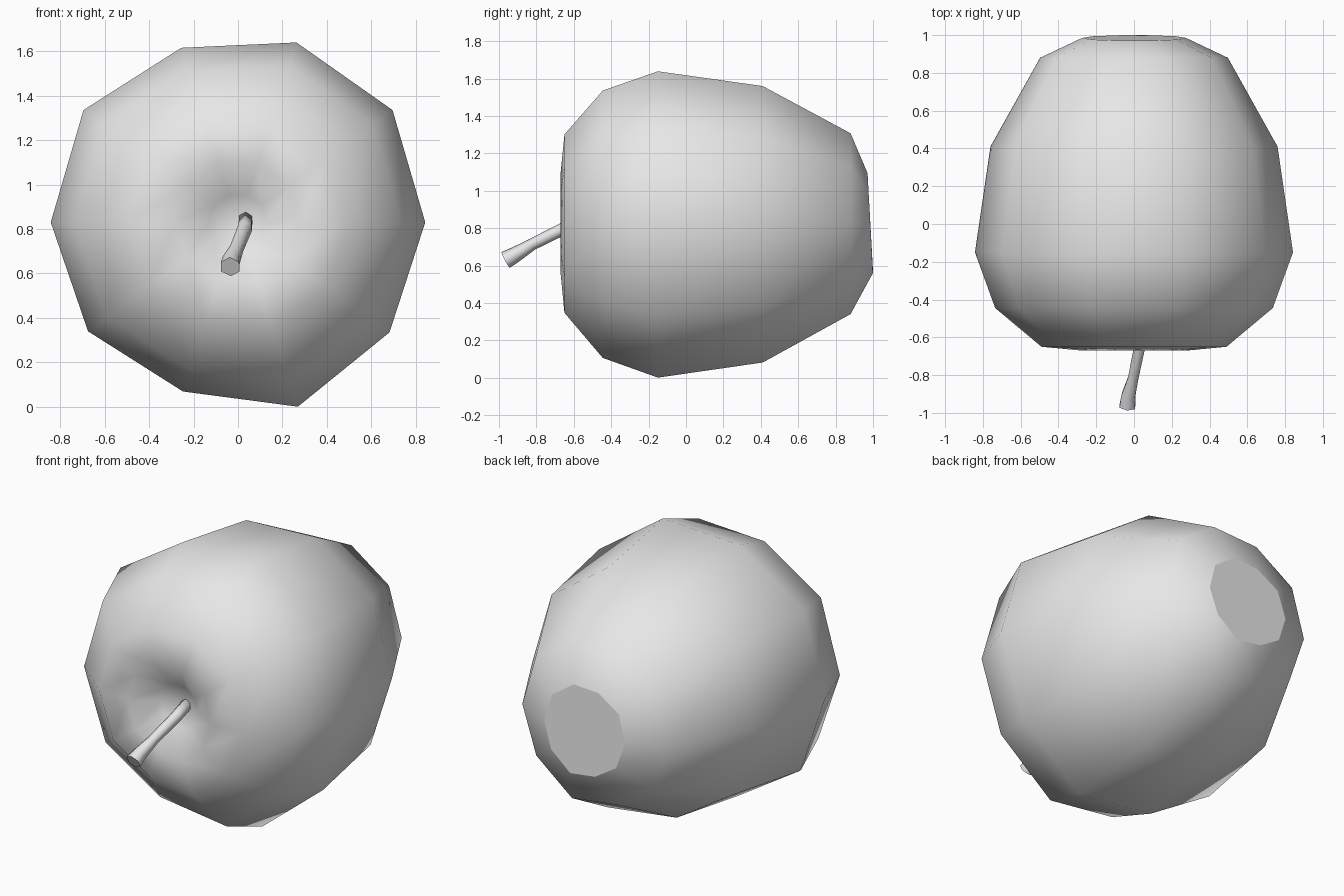
import bpy, bmesh
from math import sin, cos, tau
from mathutils import Vector

cube = bpy.data.objects.get("Cube")
if cube:
    bpy.data.objects.remove(cube)

grey = bpy.data.materials.new("plain_grey")
grey.use_nodes = True
colour = (0.8, 0.8, 0.8, 1)
grey.diffuse_color = colour
grey.node_tree.nodes["Principled BSDF"].inputs["Base Color"].default_value = colour


def loft(name, rings, start=None, flat_end=True):
    """Skin a list of vertex rings, closing the start with a point or a cap."""
    bm = bmesh.new()
    loops = [[bm.verts.new(p) for p in ring] for ring in rings]
    n = len(loops[0])
    for a, b in zip(loops, loops[1:]):
        for i in range(n):
            j = (i + 1) % n
            bm.faces.new((a[i], a[j], b[j], b[i]))
    if start:
        tip = bm.verts.new(start)
        for i in range(n):
            bm.faces.new((tip, loops[0][(i + 1) % n], loops[0][i]))
    else:
        bm.faces.new(loops[0])
    end = bm.faces.new(loops[-1])
    for f in bm.faces:
        f.smooth = True
    end.smooth = not flat_end
    for e in end.edges:
        e.smooth = False
    bmesh.ops.recalc_face_normals(bm, faces=bm.faces)
    mesh = bpy.data.meshes.new(name)
    bm.to_mesh(mesh)
    bm.free()
    mesh.materials.append(grey)
    obj = bpy.data.objects.new(name, mesh)
    bpy.context.collection.objects.link(obj)
    return obj


# Fruit body: ten-sided, lying on its side, slightly lopsided
MID = 0.83
wobble = [1, 1.02, 1.01, 0.98, 1.02, 1, 0.99, 0.95, 1.035, 1]
profile = [(-0.57, 0.13), (-0.67, 0.28), (-0.65, 0.49), (-0.445, 0.735),
           (-0.15, 0.842), (0.41, 0.76), (0.88, 0.497), (0.985, 0.275)]


def body_ring(y, r):
    tilt = 0.015 if y > 0.9 else 0
    pts = []
    for i, w in enumerate(wobble):
        a = tau * i / len(wobble)
        pts.append((r * w * cos(a), y - tilt * sin(a), MID + r * w * sin(a)))
    return pts


loft("fruit_body", [body_ring(y, r) for y, r in profile], start=(0, -0.54, MID))

# Stem: bent, flaring towards its cut tip
path = [((0.035, -0.54, 0.845), 0.034), ((0.032, -0.64, 0.805), 0.034),
        ((-0.005, -0.82, 0.715), 0.032), ((-0.03, -0.91, 0.66), 0.042),
        ((-0.035, -0.965, 0.63), 0.048)]
centres = [Vector(p) for p, r in path]
rings = []
for k, (p, r) in enumerate(path):
    along = (centres[min(k + 1, len(path) - 1)] - centres[max(k - 1, 0)]).normalized()
    side = along.cross(Vector((0, 0, 1))).normalized()
    up = side.cross(along)
    rings.append([centres[k] + r * (side * cos(tau * (i + 0.5) / 6) + up * sin(tau * (i + 0.5) / 6))
                  for i in range(6)])
loft("stem", rings)
